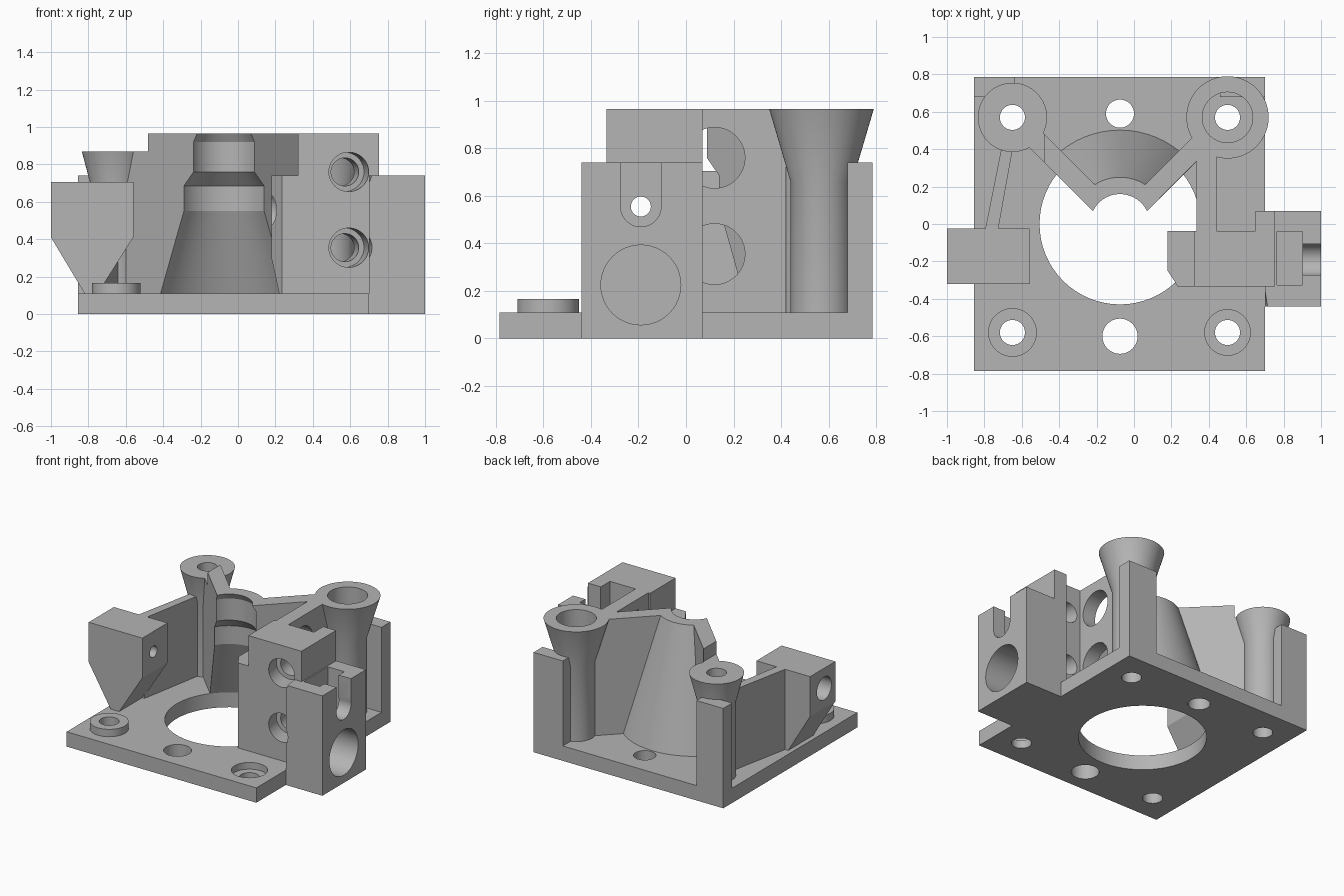
import bpy, bmesh, math
from mathutils import Matrix, Vector

cube = bpy.data.objects.get("Cube")
if cube:
    bpy.data.objects.remove(cube, do_unlink=True)

grey = bpy.data.materials.new("plain_grey")
grey.use_nodes = True
tone = (0.46, 0.46, 0.46, 1)
grey.diffuse_color = tone
grey.node_tree.nodes["Principled BSDF"].inputs["Base Color"].default_value = tone

PLATE, TOP, SHOULDER = 0.11, 0.965, 0.74
AXIS = -0.075          # x of the central bore
helpers = []


def finish(name, bm, cutter=False):
    bmesh.ops.recalc_face_normals(bm, faces=bm.faces)
    me = bpy.data.meshes.new(name)
    bm.to_mesh(me)
    bm.free()
    me.materials.append(grey)
    ob = bpy.data.objects.new(name, me)
    bpy.context.collection.objects.link(ob)
    if cutter:
        ob.hide_render = True
        helpers.append(ob)
    return ob


def prism(name, pts, z0, z1, cutter=False, upright=False):
    """Extrude an outline along z, or along y when upright."""
    bm = bmesh.new()
    at = (lambda p, d: (p[0], d, p[1])) if upright else (lambda p, d: (p[0], p[1], d))
    face = bm.faces.new([bm.verts.new(at(p, z0)) for p in pts])
    ext = bmesh.ops.extrude_face_region(bm, geom=[face])
    verts = [g for g in ext["geom"] if isinstance(g, bmesh.types.BMVert)]
    step = (0, z1 - z0, 0) if upright else (0, 0, z1 - z0)
    bmesh.ops.translate(bm, verts=verts, vec=step)
    return finish(name, bm, cutter)


def box(name, x0, x1, y0, y1, z0, z1, cutter=False):
    return prism(name, [(x0, y0), (x1, y0), (x1, y1), (x0, y1)], z0, z1, cutter)


def turned(name, x, y, profile, cutter=False, n=64):
    """Closed solid of revolution about a vertical axis from (radius, z) pairs."""
    bm = bmesh.new()
    rings = [[bm.verts.new((x + r * math.cos(math.tau * i / n),
                            y + r * math.sin(math.tau * i / n), z)) for i in range(n)]
             for r, z in profile]
    for a, b in zip(rings, rings[1:]):
        for i in range(n):
            j = (i + 1) % n
            bm.faces.new((a[i], a[j], b[j], b[i]))
    bm.faces.new(rings[0])
    bm.faces.new(rings[-1])
    return finish(name, bm, cutter)


def drill(p, q, r):
    """Round cutter from point p to point q."""
    p, q = Vector(p), Vector(q)
    bm = bmesh.new()
    m = Matrix.Translation((p + q) / 2) @ (q - p).to_track_quat("Z", "Y").to_matrix().to_4x4()
    bmesh.ops.create_cone(bm, cap_ends=True, segments=48, radius1=r, radius2=r,
                          depth=(q - p).length, matrix=m)
    return finish("drill", bm, True)


def boolean(ob, others, mode="DIFFERENCE"):
    for c in others:
        mod = ob.modifiers.new("boolean", "BOOLEAN")
        mod.operation, mod.solver, mod.object = mode, "EXACT", c
    deps = bpy.context.evaluated_depsgraph_get()
    me = bpy.data.meshes.new_from_object(ob.evaluated_get(deps))
    ob.modifiers.clear()
    ob.data = me


# Shared cutters: stepped central bore, screw holes, V front
bore = turned("bore", AXIS, 0, [(0.43, -0.1), (0.43, PLATE), (0.256, 0.55), (0.256, 0.685),
                                (0.185, 0.76), (0.185, 0.92), (0.16, TOP), (0.16, 1.1)], True)
posts = [(-0.65, 0.57), (0.5, 0.57)]
feet = [(-0.65, -0.58), (0.5, -0.58)]
screws = [drill((x, y, -0.1), (x, y, 1.1), 0.067) for x, y in posts + feet]
sinks = [drill((0.5, 0.57, 0.7), (0.5, 0.57, 1.1), 0.135),
         drill((0.5, -0.58, 0.06), (0.5, -0.58, 0.2), 0.122)]
v_front = prism("v_front", [(AXIS + u, v) for u, v in
                            [(0, -0.075), (1, 0.925), (1, -1), (-1, -1), (-1, 0.925)]],
                -0.1, 1.1, True)

# Base plate
plate = box("base_plate", -0.855, 0.70, -0.785, 0.785, 0, PLATE)
boolean(plate, [bore, *screws, sinks[1], drill((-0.075, 0.59, -0.1), (-0.075, 0.59, 0.2), 0.075),
                drill((-0.075, -0.6, -0.1), (-0.075, -0.6, 0.2), 0.094)])

# Raised boss on the front screw hole
boss = turned("front_boss", *feet[0], [(0.13, 0.1), (0.13, 0.165)])
boolean(boss, [screws[2]])

# Conical shell between the two arms
shell = turned("cone_shell", AXIS, 0, [(0.505, 0.1), (0.25, TOP)])
boolean(shell, [v_front, bore])

# Diagonal arms running to the back posts
step = box("step", -1, -0.48, 0, 1, 0.87, 1.1, True)
for side, name, cuts in ((-1, "right_arm", [screws[0], step]),
                         (1, "left_arm", [screws[1], sinks[0]])):
    arm = prism(name, [(AXIS + side * u, v) for u, v in
                       [(0.1, 0.025), (0.575, 0.5), (0.575, 0.65), (0.1, 0.175)]], 0.1, TOP)
    boolean(arm, [bore, *cuts])

# Flared back posts
for name, (x, y), r, z, cuts in (("right_post", posts[0], 0.185, 0.87, [screws[0]]),
                                 ("left_post", posts[1], 0.22, TOP, [screws[1], sinks[0]])):
    post = turned(name, x, y, [(0.13, 0.1), (0.13, 0.66), (r, z)])
    boolean(post, cuts)

# Corner uprights behind the posts
for name, x0, x1, cut in (("right_upright", -0.855, -0.635, screws[0]),
                          ("left_upright", 0.46, 0.70, screws[1])):
    box(name, x0, x1, 0.68, 0.785, 0.1, SHOULDER)

# Tapered rod block overhanging the plate, with its wall
rod = ((-1.1, -0.19, 0.555), (-0.4, -0.19, 0.555))
block = prism("tapered_block", [(-1, 0.705), (-1, 0.41), (-0.82, PLATE), (-0.75, PLATE),
                                (-0.56, 0.41), (-0.56, 0.705)], -0.32, -0.025, upright=True)
boolean(block, [drill(*rod, 0.042), drill(rod[0], (-0.75, -0.19, 0.555), 0.085)])
prism("tapered_block_wall", [(-0.80, -0.05), (-0.73, -0.05), (-0.64, 0.45), (-0.70, 0.45)],
      0.1, 0.705)

# Main bracket: low nose, tall body, side wall and outer housing joined as one
bracket = prism("bracket", [(0.18, -0.25), (0.235, -0.335), (0.72, -0.335), (0.72, -0.038),
                            (0.18, -0.038)], PLATE - 0.02, SHOULDER)
pieces = [box("piece", *d, cutter=True) for d in (
    (0.32, 0.755, -0.335, -0.038, 0.1, TOP),
    (0.335, 0.44, -0.1, 0.42, 0.1, TOP),
    (0.65, 0.755, -0.2, 0.07, 0.1, TOP),
    (0.70, 1.0, -0.44, 0.07, 0, SHOULDER))]
boolean(bracket, pieces, "UNION")
cuts = [bore,
        drill((0.1, -0.19, 0.555), (0.5, -0.19, 0.555), 0.1),
        drill((0.4, -0.19, 0.555), (1.1, -0.19, 0.555), 0.042),
        drill((0.9, -0.19, 0.555), (1.1, -0.19, 0.555), 0.085),
        box("slot", 0.89, 1.1, -0.274, -0.106, 0.555, 0.8, True),
        box("nut_pocket", 0.765, 0.9, -0.325, -0.04, 0.42, 0.8, True),
        drill((0.75, -0.19, 0.225), (1.1, -0.19, 0.225), 0.168)]
for z in (0.355, 0.76):
    cuts += [drill((0.62, -0.5, z), (0.57, -0.2, z), 0.105),
             drill((0.58, -0.25, z), (0.525, 0.08, z), 0.075),
             drill((0.3, 0.12, z), (0.5, 0.12, z), 0.128)]
boolean(bracket, cuts)

# Tidy helpers and shade
for h in helpers:
    bpy.data.objects.remove(h, do_unlink=True)
bpy.ops.object.select_all(action="DESELECT")
for ob in bpy.context.collection.objects:
    if ob.type == "MESH":
        ob.select_set(True)
        bpy.context.view_layer.objects.active = ob
bpy.ops.object.shade_smooth_by_angle(angle=math.radians(20))
